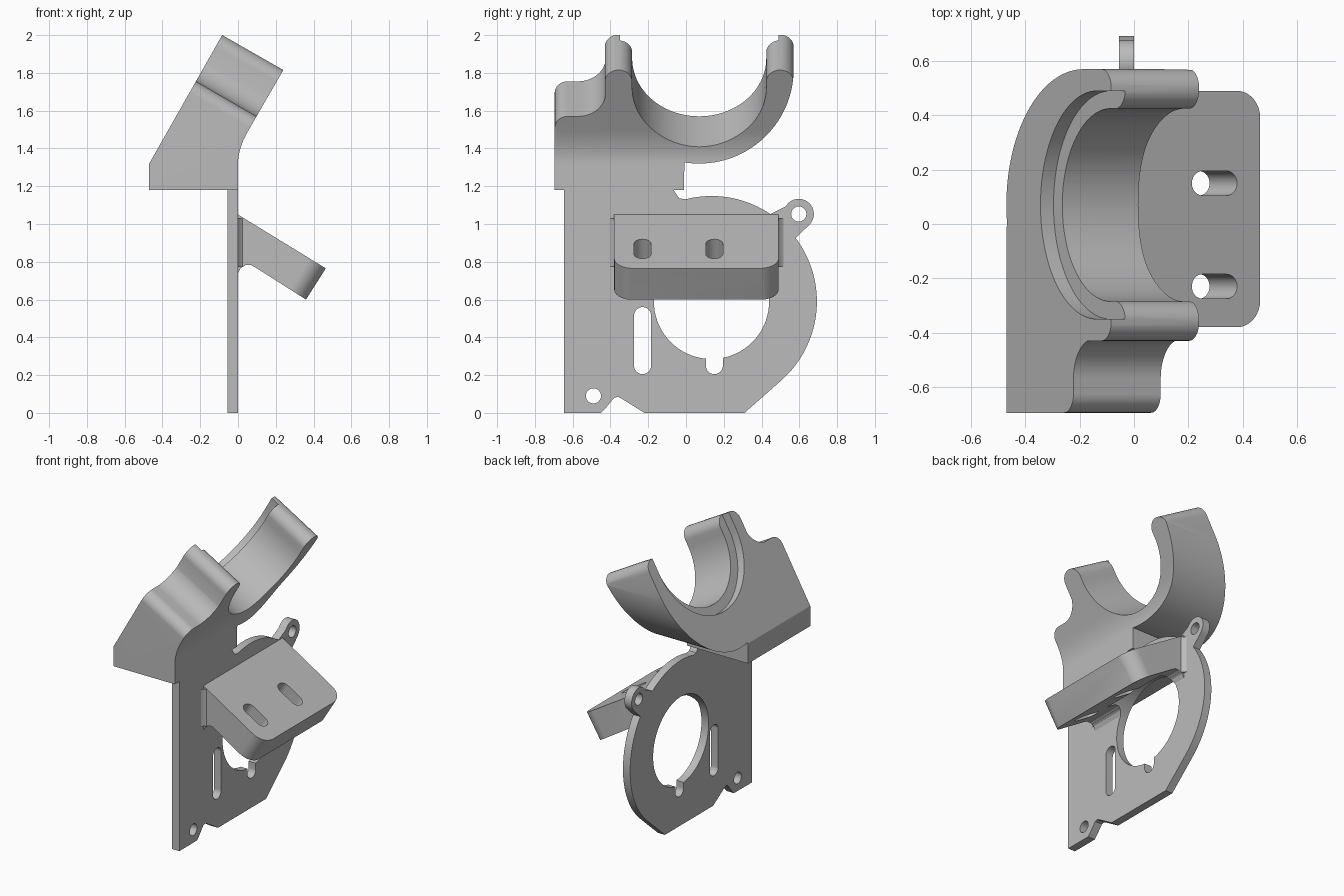
import bpy
import bmesh
from math import cos, sin, radians, sqrt
from mathutils import Vector

cube = bpy.data.objects.get("Cube")
if cube:
    bpy.data.objects.remove(cube, do_unlink=True)

grey = bpy.data.materials.new("plain grey")
grey.use_nodes = True
grey.diffuse_color = (0.5, 0.5, 0.5, 1)
grey.node_tree.nodes["Principled BSDF"].inputs["Base Color"].default_value = (0.5, 0.5, 0.5, 1)

X, Y, Z = Vector((1, 0, 0)), Vector((0, 1, 0)), Vector((0, 0, 1))
O = Vector((0, 0, 0))


def arc(cx, cy, r, start, end, n=24):
    """Points along a circular arc, angles in degrees."""
    angles = [radians(start + (end - start) * i / n) for i in range(n + 1)]
    return [(cx + r * cos(a), cy + r * sin(a)) for a in angles]


def circle(cx, cy, r, n=48):
    return arc(cx, cy, r, 0, 360, n)[:-1]


def slot(cx, low, high, r):
    """Upright slot with round ends centred on low and high."""
    return arc(cx, high, r, 0, 180) + arc(cx, low, r, 180, 360)


def prism(name, points, a, b, depth, near, far, origin=O):
    """Flat outline in the a-b plane, extruded along depth."""
    bm = bmesh.new()
    verts = [bm.verts.new(origin + a * p + b * q + depth * near) for p, q in points]
    face = bm.faces.new(verts)
    moved = bmesh.ops.extrude_face_region(bm, geom=[face])["geom"]
    bmesh.ops.translate(bm, vec=depth * (far - near),
                        verts=[v for v in moved if isinstance(v, bmesh.types.BMVert)])
    bmesh.ops.remove_doubles(bm, verts=bm.verts, dist=0.0001)
    bmesh.ops.recalc_face_normals(bm, faces=bm.faces)
    mesh = bpy.data.meshes.new(name)
    bm.to_mesh(mesh)
    bm.free()
    mesh.materials.append(grey)
    obj = bpy.data.objects.new(name, mesh)
    bpy.context.collection.objects.link(obj)
    return obj


def combine(obj, operation, *others):
    """Boolean the others into obj, then drop them."""
    for other in others:
        mod = obj.modifiers.new("bool", "BOOLEAN")
        mod.operation, mod.object, mod.solver = operation, other, "EXACT"
        bpy.context.view_layer.update()
        result = bpy.data.meshes.new_from_object(
            obj.evaluated_get(bpy.context.evaluated_depsgraph_get()))
        obj.modifiers.clear()
        obj.data = result
        bpy.data.objects.remove(other, do_unlink=True)


# Mounting plate: disc with an ear, a straight edge and a small foot
DISC = (0.135, 0.59)
outline = [(-0.645, 0), (-0.45, 0), (-0.43, 0.02), (-0.38, 0.08), (-0.36, 0.085),
           (-0.34, 0.075), (-0.22, 0), (0.31, 0)]
outline += arc(*DISC, 0.558, -48.6, 37, 32)
outline += arc(0.597, 1.053, 0.08, -45, 150)
outline += arc(*DISC, 0.558, 56, 104)
outline += [(-0.035, 1.135), (-0.065, 1.18), (-0.645, 1.18)]
plate = prism("mounting_plate", outline, Y, Z, X, -0.055, 0)
holes = [circle(*DISC, 0.305, 72), slot(0.15, 0.25, 0.33, 0.045), slot(-0.23, 0.25, 0.515, 0.045),
         circle(-0.49, 0.09, 0.04), circle(0.597, 1.053, 0.04)]
combine(plate, "DIFFERENCE", *[prism("cutter", h, Y, Z, X, -0.2, 0.2) for h in holes])

# Sloping bracket: side profile trimmed to a plan with two rounded corners
slope = Vector((0.465, 0, -0.285)).normalized()
normal = Vector((-slope.z, 0, slope.x))
root = Vector((0, 0, 1.05))
length = 0.545
side = [(0, 1.05), (0.465, 0.765), (0.36, 0.6), (0.1, 0.765), (0.07, 0.782),
        (0.04, 0.782), (0.015, 0.767), (0, 0.74)]
bracket = prism("sloping_bracket", side, X, Z, Y, -0.6, 0.6)
plan = [(-0.4, -0.38)] + arc(length - 0.1, -0.28, 0.1, -90, 0)
plan += arc(length - 0.1, 0.39, 0.1, 0, 90) + [(-0.4, 0.49)]
combine(bracket, "INTERSECT", prism("trim", plan, slope, Y, normal, -0.6, 0.3, root))
flare = [(0, -0.405), (0.01, -0.39), (0.03, -0.375), (0.03, 0.485), (0.01, 0.5), (0, 0.515)]
combine(bracket, "UNION", prism("flare", flare, X, Y, Z, 0.775, 1.03))
for y in (-0.23, 0.15):
    cutter = prism("cutter", slot(y, 0.295, 0.4, 0.045), Y, slope, normal, -0.4, 0.2, root)
    combine(bracket, "DIFFERENCE", cutter)
combine(bracket, "DIFFERENCE", prism("cutter", circle(*DISC, 0.305, 72), Y, Z, X, -0.1, 0.12))

# Cradle: tilted open clamp merging into an upright block
tilt = radians(30)
along = Vector((cos(tilt), 0, -sin(tilt)))
up = Vector((sin(tilt), 0, cos(tilt)))
tip = Vector((0.24, 0, 1.815))
WIDTH = 0.374
fillet = [(0.055 * t * t, 1.32 * (1 - t) ** 2 + 2 * 1.399 * t * (1 - t) + 1.495 * t * t)
          for t in [i / 10 for i in range(11)]]
side = [(-0.47, 1.18), (0, 1.18)] + fillet + [(0.24, 1.815), (-0.084, 2.0), (-0.47, 1.32)]
cradle = prism("tilted_cradle", side, X, Z, Y, -0.695, 0.57)

# Cross-section across the tilt: lobe, hollow, two round tips and the bore
BORE, R_TIP = (0.07, -0.109), 0.0725
section = [(-0.72, -1.5), (-0.72, -0.353)] + arc(-0.625, -0.353, 0.07, 180, 90)
section += arc(-0.57, -0.138, 0.145, -90, -15)
section += arc(-0.3575, -R_TIP, R_TIP, 180, 0)
section += arc(*BORE, 0.355, 180, 360, 64)
section += arc(0.4975, -R_TIP, R_TIP, 180, 0) + [(0.6, -R_TIP), (0.6, -1.5)]
combine(cradle, "INTERSECT", prism("trim", section, Y, up, along, -0.8, 0.4, tip))

# Round underside of the free arm
under = [(-0.75, 1.1), (-0.013, 1.1)] + arc(0.07, 1.82, 0.5, -99, 0, 48) + [(0.57, 2.2), (-0.75, 2.2)]
combine(cradle, "INTERSECT", prism("trim", under, Y, Z, X, -0.8, 0.6))

# Shallow seat around the bore at the back end
seat = [(0.49, 0.2), (-0.35, 0.2)] + arc(*BORE, 0.42, 180, 360, 64)
combine(cradle, "DIFFERENCE",
        prism("cutter", seat, Y, up, along, -WIDTH - 0.1, -WIDTH + 0.06, tip))

# Smooth curved walls, keep edges crisp
for part in (plate, bracket, cradle):
    bpy.ops.object.select_all(action="DESELECT")
    part.select_set(True)
    bpy.context.view_layer.objects.active = part
    bpy.ops.object.shade_smooth_by_angle(angle=radians(25))
